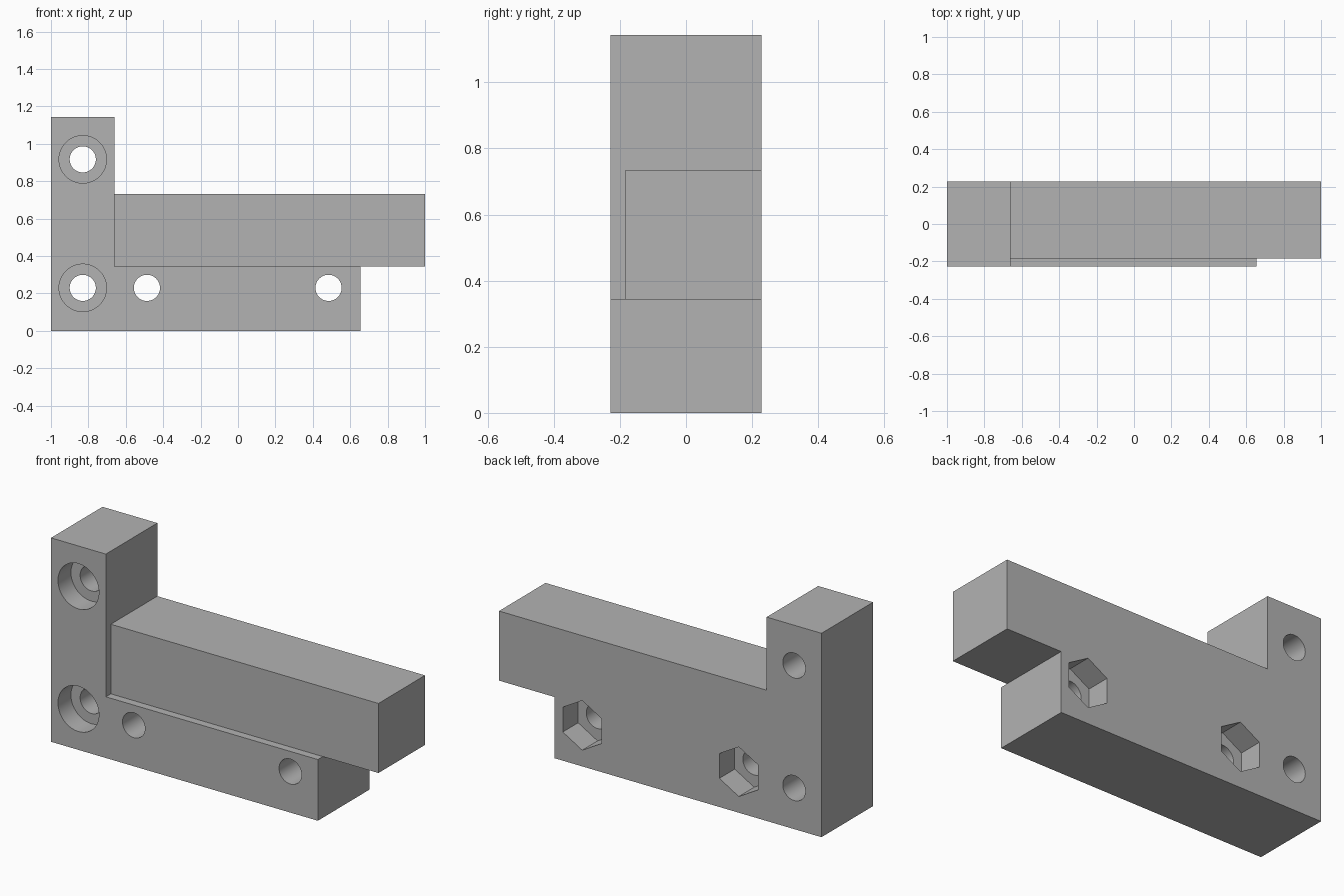
import bpy, bmesh, math
from mathutils import Matrix, Vector

cube = bpy.data.objects.get("Cube")
if cube:
    bpy.data.objects.remove(cube, do_unlink=True)

grey = bpy.data.materials.new("grey_plastic")
grey.use_nodes = True
grey.diffuse_color = (0.45, 0.45, 0.45, 1)
grey.node_tree.nodes["Principled BSDF"].inputs["Base Color"].default_value = grey.diffuse_color

HALF = 0.228                      # half of the depth
POST_X, BASE_X = -0.66, 0.655     # right ends of post and base
BASE_Z, ARM_Z, TOP_Z = 0.343, 0.733, 1.143
ARM_FRONT = -0.184


def make_object(name, bm):
    bmesh.ops.recalc_face_normals(bm, faces=bm.faces)
    mesh = bpy.data.meshes.new(name)
    bm.to_mesh(mesh)
    bm.free()
    mesh.materials.append(grey)
    obj = bpy.data.objects.new(name, mesh)
    bpy.context.collection.objects.link(obj)
    return obj


def extrude_profile(name, points, y0, y1):
    bm = bmesh.new()
    face = bm.faces.new([bm.verts.new((x, y0, z)) for x, z in points])
    geom = bmesh.ops.extrude_face_region(bm, geom=[face])["geom"]
    moved = [v for v in geom if isinstance(v, bmesh.types.BMVert)]
    bmesh.ops.translate(bm, verts=moved, vec=Vector((0, y1 - y0, 0)))
    return make_object(name, bm)


def prism(name, x, z, radius, sides, y0, y1):
    turn = math.pi / 2            # one corner points straight up
    ring = [(x + radius * math.cos(turn + math.tau * i / sides),
             z + radius * math.sin(turn + math.tau * i / sides)) for i in range(sides)]
    return extrude_profile(name, ring, y0, y1)


def cut(target, cutter):
    cutter.hide_render = True
    cutter.hide_viewport = True
    mod = target.modifiers.new(cutter.name, "BOOLEAN")
    mod.operation = "DIFFERENCE"
    mod.solver = "EXACT"
    mod.object = cutter


# Post, base and arm as one outline
bracket = extrude_profile("bracket", [
    (-1, 0), (BASE_X, 0), (BASE_X, BASE_Z), (1, BASE_Z), (1, ARM_Z),
    (POST_X, ARM_Z), (POST_X, TOP_Z), (-1, TOP_Z)], -HALF, HALF)

# Step that sets the arm back from the front
cutters = [extrude_profile("arm_step_cutter", [
    (POST_X, BASE_Z), (1.2, BASE_Z), (1.2, 0.9), (POST_X, 0.9)], -0.5, ARM_FRONT)]

# Through holes, with round recesses in the post and nut pockets behind the base
for x, z, in_post in ((-0.83, 0.917, True), (-0.83, 0.23, True),
                      (-0.487, 0.23, False), (0.484, 0.23, False)):
    cutters.append(prism("screw_hole_cutter", x, z, 0.07, 48, -0.5, 0.5))
    if in_post:
        cutters.append(prism("screw_head_cutter", x, z, 0.127, 64, -0.5, -HALF + 0.115))
    else:
        cutters.append(prism("nut_pocket_cutter", x, z, 0.139, 6, HALF - 0.136, 0.5))

for cutter in cutters:
    cut(bracket, cutter)

# Bake the cuts and remove the helpers
bpy.context.view_layer.update()
result = bpy.data.meshes.new_from_object(
    bracket.evaluated_get(bpy.context.evaluated_depsgraph_get()))
bracket.modifiers.clear()
bracket.data = result
for cutter in cutters:
    bpy.data.objects.remove(cutter, do_unlink=True)

# Smooth hole walls, sharp edges elsewhere
bpy.ops.object.select_all(action="DESELECT")
bpy.context.view_layer.objects.active = bracket
bracket.select_set(True)
bpy.ops.object.shade_smooth_by_angle(angle=math.radians(30))
